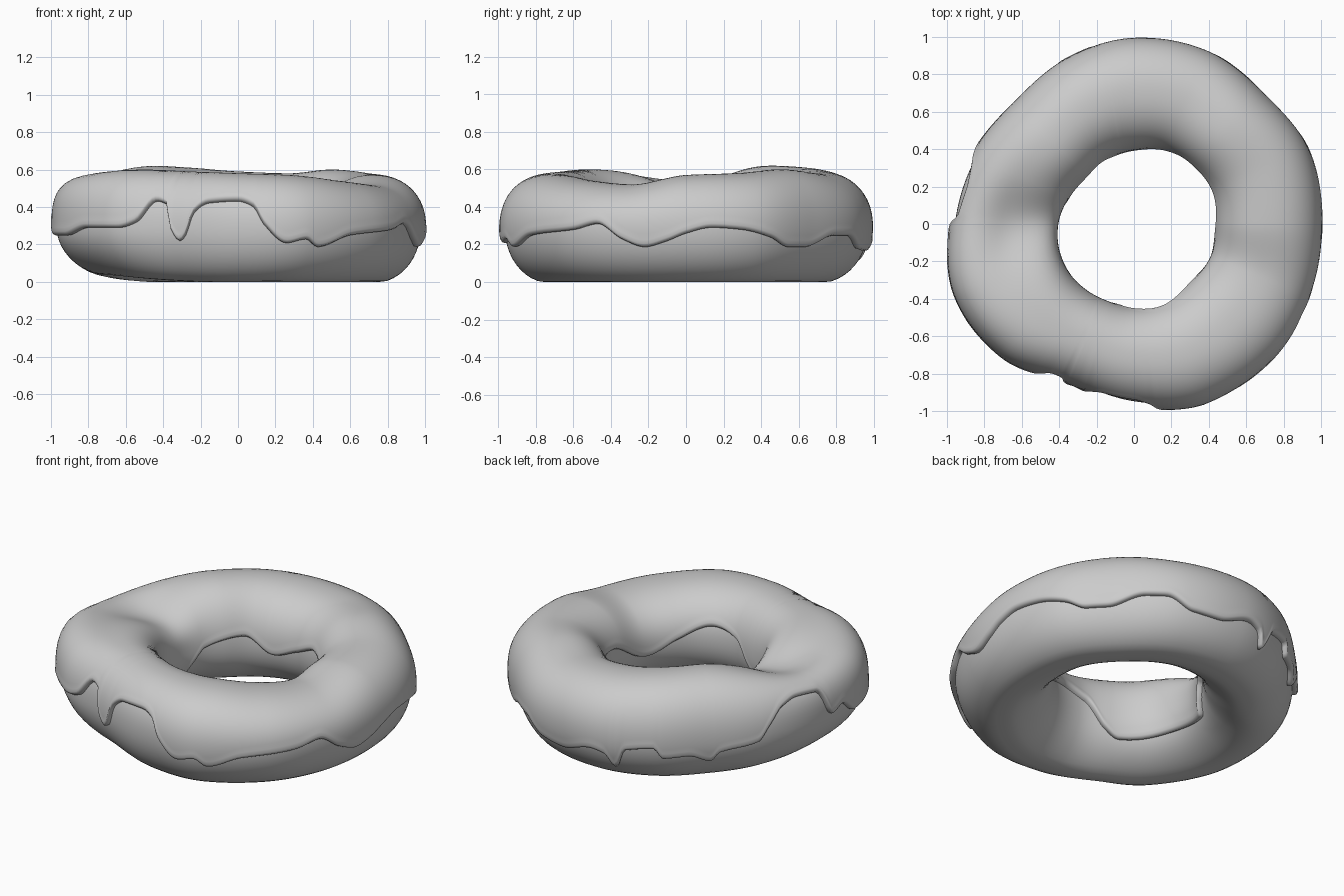
import bpy
import bmesh
from math import sin, cos, pi, radians, hypot, exp

if "Cube" in bpy.data.objects:
    bpy.data.objects.remove(bpy.data.objects["Cube"], do_unlink=True)

STEPS = 360          # rings around the hole
THICK = 0.028        # icing thickness
MID_Z = 0.29         # height of the widest part

# Sizes around the ring in hundredths, evenly spaced from +x towards +y
OUTER = [100, 101, 98, 100, 99, 95, 91, 94, 98, 103, 100, 92, 97, 103, 103, 101]
INNER = [44, 45, 44, 43, 40, 38, 36, 38, 41, 43, 44, 44, 45, 45, 44, 45]
TOP = [57, 58, 60, 58, 59, 61, 62, 60, 58, 59, 60, 59, 58, 57, 54, 52]

# Icing rim as degree: height in hundredths
OUTER_RIM = {0: 26, 8: 29, 17: 28, 27: 24, 34: 19, 41: 19, 54: 25, 61: 25,
             70: 18, 80: 17, 92: 22, 97: 20, 100: 12, 104: 24, 114: 26, 117: 20,
             126: 21, 134: 17, 137: 22, 151: 26, 155: 34, 161: 43, 168: 46, 177: 45,
             182: 30, 187: 33, 194: 25, 206: 25, 217: 29, 229: 29, 235: 32,
             241: 43, 245: 41, 247: 28, 250: 22, 252: 25, 255: 37, 260: 42,
             270: 43, 275: 40, 278: 31, 285: 21, 291: 23, 295: 19, 306: 25,
             324: 28, 332: 31, 340: 23, 347: 19, 354: 22}
INNER_RIM = {8: 35, 50: 37, 75: 30, 95: 25, 120: 35, 155: 30, 165: 22, 172: 16,
             200: 17, 240: 15, 251: 20, 266: 34, 285: 38, 311: 30, 334: 22}


def ring_curve(points):
    """Return a smooth periodic function of degrees without overshoot."""
    if isinstance(points, list):
        points = {i * 360 / len(points): v for i, v in enumerate(points)}
    base = sorted(points.items())
    keys = [(d + turn * 360, v / 100) for turn in (-1, 0, 1) for d, v in base]
    rise = [(b[1] - a[1]) / (b[0] - a[0]) for a, b in zip(keys, keys[1:])]
    slope = [0] + [2 * p * q / (p + q) if p * q > 0 else 0
                   for p, q in zip(rise, rise[1:])] + [0]

    def value(deg):
        i = max(k for k in range(len(keys) - 1) if keys[k][0] <= deg)
        (x, a), (end, b) = keys[i], keys[i + 1]
        w = end - x
        t = (deg - x) / w
        ease = t * t * (3 - 2 * t)
        lean = t * (1 - t) * w * ((1 - t) * slope[i] - t * slope[i + 1])
        return a + (b - a) * ease + lean
    return value


outer, inner, top = map(ring_curve, (OUTER, INNER, TOP))
outer_rim, inner_rim = map(ring_curve, (OUTER_RIM, INNER_RIM))


def bump(deg, centre, width):
    return exp(-((deg - centre) / width) ** 2)


class Section:
    """Rounded cross-section of the dough at one angle."""

    def __init__(self, deg):
        self.deg = deg
        r_out, r_in = outer(deg) - THICK * 0.8, inner(deg) + THICK * 0.8
        self.mid = (r_out + r_in) / 2
        self.half = (r_out - r_in) / 2
        self.up = top(deg) - THICK - MID_Z
        self.down = MID_Z + 0.008 - 0.045 * bump(deg, 195, 42)
        self.power = 2.25 + bump(deg, 200, 30)  # squarer shoulder on the bulge
        self.slim = 0.2 * bump(deg, 208, 32)    # tucked-in dough below it
        self.dent = 0.14 * bump(deg, 180, 20)   # hollow towards the hole

    def rim_angle(self, z, side):
        """Angle on the outer or inner wall where the surface reaches z."""
        low, high = -1.3, 1.3
        for _ in range(25):
            middle = (low + high) / 2
            phi = middle if side == "outer" else pi - middle
            if self.point(phi)[2] < z:
                low = middle
            else:
                high = middle
        return low

    def point(self, phi, offset=0.0):
        c, s = cos(phi), sin(phi)
        tall, n = (self.up, self.power) if s > 0 else (self.down, 2.05)
        half = self.half
        if s < 0 < c:
            half *= 1 - self.slim * s * s
        elif s < 0:
            n = 2.05 - 0.3 * s * s             # hole flares out underneath
        u, v = abs(c) / half, abs(s) / tall
        size = (u ** n + v ** n) ** (-1 / n)
        nx = (u * size) ** (n - 1) / half * (1 if c > 0 else -1)
        nz = (v * size) ** (n - 1) / tall * (1 if s > 0 else -1)
        length = hypot(nx, nz)
        r = self.mid + c * size + nx / length * offset
        z = MID_Z + s * size + nz / length * offset
        z -= self.dent * max(0, s) ** 2 * (1 - c) / 2
        a = radians(self.deg)
        return r * cos(a), r * sin(a), max(0, z)


def dough_row(section):
    return [section.point(2 * pi * k / 48) for k in range(48)]


def icing_row(section):
    # Rounded lip at both rims, even coat between them
    start = section.rim_angle(outer_rim(section.deg), "outer")
    end = pi - section.rim_angle(inner_rim(section.deg), "inner")
    lip = [(0, -0.015), (0, 0.012), (0.03, 0.026), (0.08, 0.031), (0.15, THICK)]
    row = [section.point(start + d, o) for d, o in lip]
    a, b = start + 0.15, end - 0.15
    row += [section.point(a + (b - a) * k / 30, THICK) for k in range(1, 30)]
    return row + [section.point(end - d, o) for d, o in reversed(lip)]


def build(name, make_row, closed, material):
    """Sweep rows of points around the hole."""
    bm = bmesh.new()
    rings = [[bm.verts.new(p) for p in make_row(Section(i * 360 / STEPS))]
             for i in range(STEPS)]
    count = len(rings[0])
    for i, ring in enumerate(rings):
        after = rings[(i + 1) % STEPS]
        for k in range(count if closed else count - 1):
            j = (k + 1) % count
            bm.faces.new((ring[k], after[k], after[j], ring[j]))
    bmesh.ops.recalc_face_normals(bm, faces=bm.faces)
    if max(bm.faces, key=lambda f: f.calc_center_median().z).normal.z < 0:
        bmesh.ops.reverse_faces(bm, faces=bm.faces)
    mesh = bpy.data.meshes.new(name)
    bm.to_mesh(mesh)
    bm.free()
    mesh.materials.append(material)
    mesh.polygons.foreach_set("use_smooth", [True] * len(mesh.polygons))
    obj = bpy.data.objects.new(name, mesh)
    bpy.context.collection.objects.link(obj)


grey = bpy.data.materials.new("plain_grey")
grey.use_nodes = True
tone = (0.6, 0.6, 0.6, 1)
grey.diffuse_color = tone
grey.node_tree.nodes["Principled BSDF"].inputs["Base Color"].default_value = tone

build("dough_ring", dough_row, True, grey)
build("icing", icing_row, False, grey)
